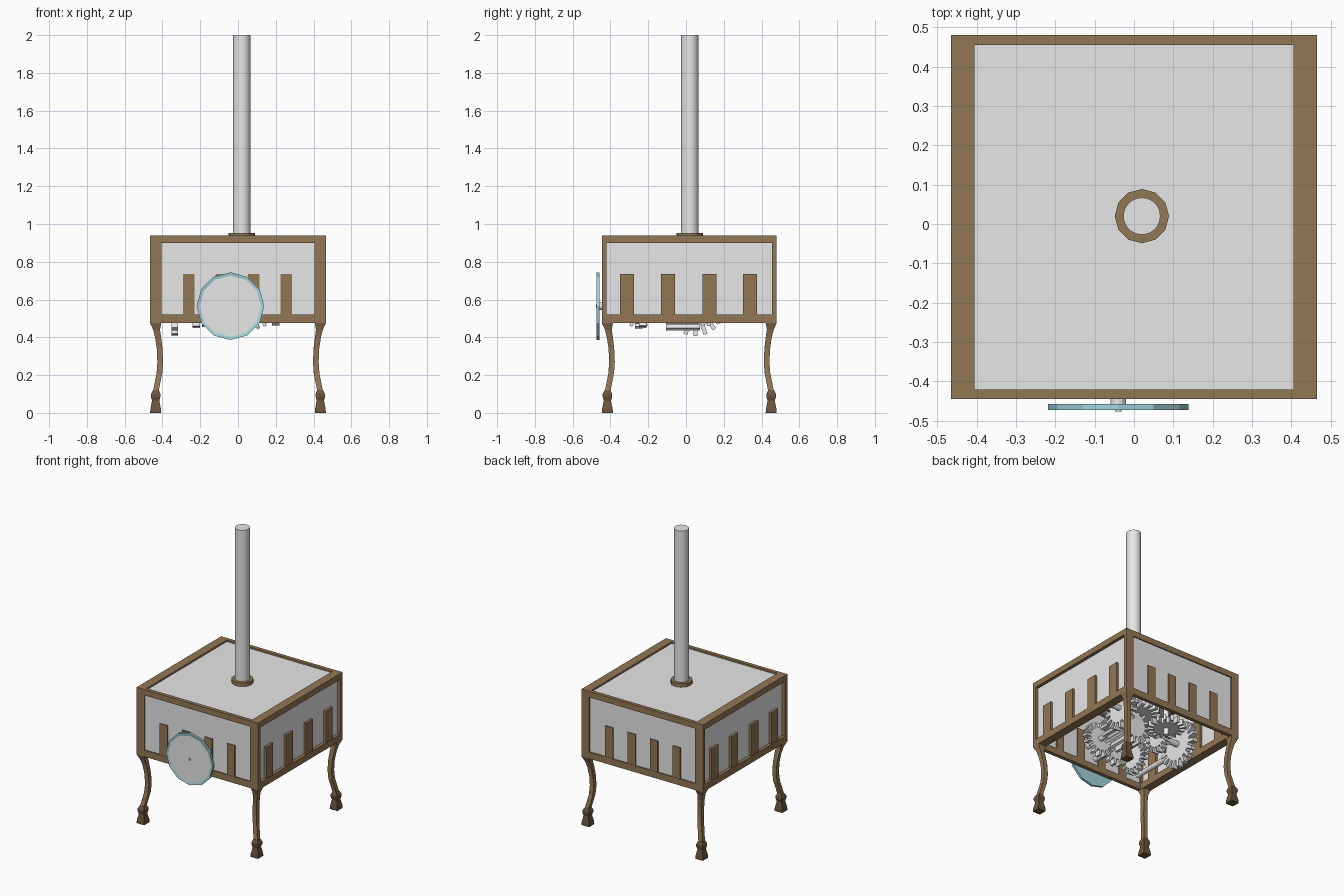
import bpy, bmesh, math
from mathutils import Matrix, Vector

if "Cube" in bpy.data.objects:
    bpy.data.objects.remove(bpy.data.objects["Cube"])


def material(name, rgb):
    m = bpy.data.materials.new(name)
    m.use_nodes = True
    m.diffuse_color = (*rgb, 1)
    m.node_tree.nodes["Principled BSDF"].inputs["Base Color"].default_value = (*rgb, 1)
    return m


WOOD = material("brown wood", (0.29, 0.185, 0.09))
DARK = material("dark wood", (0.14, 0.09, 0.045))
PALE = material("pale grey", (0.8, 0.8, 0.8))
BLUE = material("light blue", (0.36, 0.65, 0.72))


def finish(name, bm, *mats):
    bmesh.ops.recalc_face_normals(bm, faces=bm.faces)
    mesh = bpy.data.meshes.new(name)
    bm.to_mesh(mesh)
    bm.free()
    for m in mats:
        mesh.materials.append(m)
    ob = bpy.data.objects.new(name, mesh)
    bpy.context.collection.objects.link(ob)
    return ob


def add_box(bm, lo, hi, turn=Matrix()):
    lo, hi = Vector(lo), Vector(hi)
    mat = turn @ Matrix.Translation((lo + hi) / 2) @ Matrix.Diagonal((*(hi - lo), 1))
    bmesh.ops.create_cube(bm, size=1, matrix=mat)


def box(name, lo, hi, mat):
    bm = bmesh.new()
    add_box(bm, lo, hi)
    return finish(name, bm, mat)


AXES = {"x": Matrix.Rotation(math.pi / 2, 4, "Y"),
        "y": Matrix.Rotation(math.pi / 2, 4, "X"), "z": Matrix()}


def add_disc(bm, radius, depth, sides):
    bmesh.ops.create_cone(bm, cap_ends=True, segments=sides, radius1=radius,
                          radius2=radius, depth=depth)


def rod(name, center, axis, radius, depth, mat, sides=12, smooth=False):
    bm = bmesh.new()
    add_disc(bm, radius, depth, sides)
    bm.transform(Matrix.Translation(center) @ AXES[axis])
    ob = finish(name, bm, mat)
    if smooth:
        for p in ob.data.polygons:
            p.use_smooth = len(p.vertices) == 4
    return ob


def gear(name, center, axis, radius, depth, teeth=16):
    bm = bmesh.new()
    add_disc(bm, radius * 0.7, depth, teeth)
    for i in range(teeth):
        turn = Matrix.Rotation(math.tau * i / teeth, 4, "Z")
        w = radius * 0.07
        add_box(bm, (radius * 0.6, -w, -depth / 2), (radius, w, depth / 2), turn)
    bm.transform(Matrix.Translation(center) @ AXES[axis])
    return finish(name, bm, PALE)


# Cabinet dimensions
X, Y0, Y1 = 0.465, -0.445, 0.48
Z0, Z1 = 0.475, 0.94
PX, PY = 0.06, 0.025
LOW, HIGH = 0.52, 0.9

# Frame: corner posts and rails
for sx, side in ((1, "left"), (-1, "right")):
    xa, xb = sorted((sx * X, sx * (X - PX)))
    box(f"{side}_front_post", (xa, Y0, Z0), (xb, Y0 + PY, Z1), WOOD)
    box(f"{side}_back_post", (xa, Y1 - PY, Z0), (xb, Y1, Z1), WOOD)
    box(f"{side}_bottom_rail", (xa, Y0 + PY, Z0), (xb, Y1 - PY, LOW), WOOD)
    box(f"{side}_top_rail", (xa, Y0 + PY, HIGH), (xb, Y1 - PY, Z1), WOOD)
    # Side panel and its slats
    xc = sx * (X - PX / 2)
    box(f"{side}_panel", (xc - 0.008, Y0 + PY, LOW), (xc + 0.008, Y1 - PY, HIGH), PALE)
    for y in (-0.312, -0.095, 0.125, 0.34):
        box(f"{side}_slat", (xc - 0.026, y - 0.037, LOW), (xc + 0.026, y + 0.037, 0.735), WOOD)

for ya, side in ((Y0, "front"), (Y1 - PY, "back")):
    box(f"{side}_bottom_rail", (PX - X, ya, Z0), (X - PX, ya + PY, LOW), WOOD)
    box(f"{side}_top_rail", (PX - X, ya, HIGH), (X - PX, ya + PY, Z1), WOOD)
    yc = ya + PY / 2
    box(f"{side}_panel", (PX - X, yc - 0.004, LOW), (X - PX, yc + 0.004, HIGH), PALE)
    for x in (-0.26, -0.088, 0.083, 0.255):
        box(f"{side}_slat", (x - 0.03, yc - 0.011, LOW), (x + 0.03, yc + 0.011, 0.735), WOOD)

box("top_panel", (PX - X, Y0 + PY, 0.912), (X - PX, Y1 - PY, 0.928), PALE)


# Curved legs with flared feet, lofted from square sections
def loft(name, sections, sx, sy, mat):
    bm = bmesh.new()
    rings = []
    for z, inset, half in sections:
        cx = sx * (X - inset)
        cy = Y1 - inset if sy > 0 else Y0 + inset
        rings.append([bm.verts.new((cx + i * half, cy + j * half, z))
                      for i, j in ((-1, -1), (1, -1), (1, 1), (-1, 1))])
    for a, b in zip(rings, rings[1:]):
        for i in range(4):
            k = (i + 1) % 4
            bm.faces.new((a[i], a[k], b[k], b[i]))
    bm.faces.new(rings[0])
    bm.faces.new(rings[-1])
    return finish(name, bm, mat)


LEG = [(0.475, 0.029, 0.029), (0.44, 0.034, 0.018), (0.4, 0.042, 0.016),
       (0.34, 0.05, 0.015), (0.27, 0.053, 0.015), (0.21, 0.049, 0.015),
       (0.16, 0.039, 0.015), (0.11, 0.029, 0.015)]
FOOT = [(0.12, 0.03, 0.016), (0.1, 0.029, 0.025), (0.085, 0.029, 0.025),
        (0.065, 0.029, 0.019), (0.02, 0.029, 0.028), (0, 0.029, 0.029)]
for sx, a in ((1, "left"), (-1, "right")):
    for sy, b in ((-1, "front"), (1, "back")):
        loft(f"{b}_{a}_leg", LEG, sx, sy, WOOD)
        loft(f"{b}_{a}_foot", FOOT, sx, sy, DARK)

# Pole and collar
rod("pole", (0.02, 0.02, 1.3), "z", 0.047, 1.4, PALE, 32, True)
rod("pole_collar", (0.02, 0.02, 0.938), "z", 0.069, 0.03, WOOD)

# Crank wheel: blue rim and back, pale inset face
WX, WZ = -0.04, 0.565
bm = bmesh.new()
add_disc(bm, 0.179, 0.016, 12)
bm.transform(Matrix.Translation((WX, -0.465, WZ)) @ AXES["y"])
bm.normal_update()
face = min(bm.faces, key=lambda f: f.calc_center_median().y)
bmesh.ops.inset_region(bm, faces=[face], thickness=0.017, depth=-0.003)
face.material_index = 1
finish("wheel", bm, BLUE, PALE)
rod("wheel_axle", (WX, -0.2, WZ), "y", 0.02, 0.515, PALE)
rod("wheel_pin", (WX, -0.47, WZ), "y", 0.008, 0.014, PALE)

# Gear train inside the cabinet
gear("drive_gear", (WX, -0.25, WZ), "y", 0.12, 0.04)
gear("front_gear", (0.1, -0.23, WZ), "y", 0.115, 0.04)
rod("front_gear_axle", (0.1, -0.14, WZ), "y", 0.018, 0.4, PALE)
gear("long_pinion", (0.06, -0.015, WZ), "y", 0.13, 0.18)
gear("pole_gear", (0.02, 0.02, 0.68), "z", 0.17, 0.04, 20)
gear("right_gear", (-0.335, 0.05, WZ), "x", 0.158, 0.036, 18)
rod("right_gear_axle", (-0.23, 0.05, WZ), "x", 0.02, 0.34, PALE)
gear("middle_gear", (-0.17, 0.05, WZ), "x", 0.11, 0.04)
gear("rear_gear", (-0.1, 0.2, 0.55), "z", 0.12, 0.04)
rod("rear_gear_axle", (-0.1, 0.2, 0.7), "z", 0.018, 0.43, PALE)
gear("left_gear", (0.2, 0.12, 0.6), "x", 0.14, 0.04)
rod("left_gear_axle", (0.28, 0.12, 0.6), "x", 0.018, 0.28, PALE)
gear("corner_gear", (-0.22, -0.25, 0.56), "x", 0.11, 0.04)
rod("corner_rod", (-0.34, -0.16, 0.53), "y", 0.018, 0.42, PALE)
